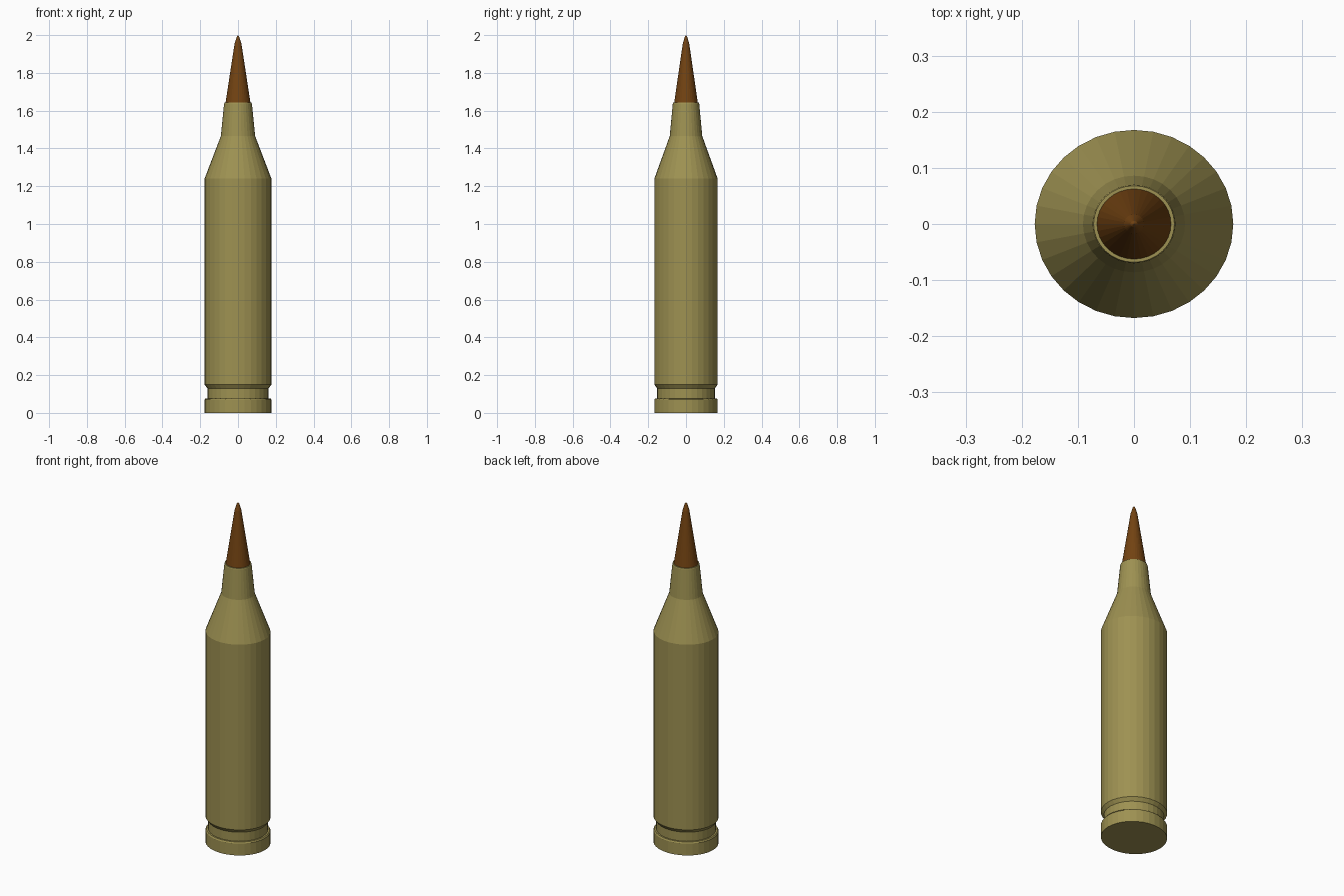
import bpy, bmesh, math

if "Cube" in bpy.data.objects:
    bpy.data.objects.remove(bpy.data.objects["Cube"])

SIDES = 32
Y_SCALE = 0.947  # the section is slightly elliptical


def material(name, color):
    m = bpy.data.materials.new(name)
    m.diffuse_color = color
    m.use_nodes = True
    m.node_tree.nodes["Principled BSDF"].inputs["Base Color"].default_value = m.diffuse_color
    return m


def lathe(name, profile, mat):
    """Turn (radius, z) points around z; radius 0 makes a pole."""
    bm = bmesh.new()
    rings = []
    for r, z in profile:
        if r == 0:
            rings.append([bm.verts.new((0, 0, z))] * SIDES)
            continue
        angles = [2 * math.pi * i / SIDES for i in range(SIDES)]
        rings.append([bm.verts.new((r * math.cos(a), r * Y_SCALE * math.sin(a), z))
                      for a in angles])
    for low, high in zip(rings, rings[1:]):
        for i in range(SIDES):
            j = (i + 1) % SIDES
            corners = [low[i], low[j], high[j], high[i]]
            bm.faces.new(list(dict.fromkeys(corners)))
    # Close an open flat base
    if profile[0][0] > 0:
        bm.faces.new(rings[0][::-1])
    bmesh.ops.recalc_face_normals(bm, faces=bm.faces)
    mesh = bpy.data.meshes.new(name)
    bm.to_mesh(mesh)
    bm.free()
    mesh.materials.append(mat)
    obj = bpy.data.objects.new(name, mesh)
    bpy.context.collection.objects.link(obj)
    return obj


brass = material("brass", (0.34, 0.285, 0.084, 1))
copper = material("copper", (0.17, 0.056, 0.006, 1))

# Case: rim, extractor groove, body, shoulder, neck and mouth
lathe("case", [
    (0.177, 0.0), (0.177, 0.07), (0.172, 0.077), (0.162, 0.077),
    (0.162, 0.13), (0.177, 0.15), (0.177, 1.24), (0.091, 1.465),
    (0.074, 1.635), (0.072, 1.642), (0.066, 1.642), (0.066, 1.60), (0, 1.60),
], brass)

# Pointed tip seated in the mouth
lathe("tip", [
    (0.066, 1.605), (0.066, 1.642), (0.018, 1.955), (0.006, 1.993), (0, 2.0),
], copper)
